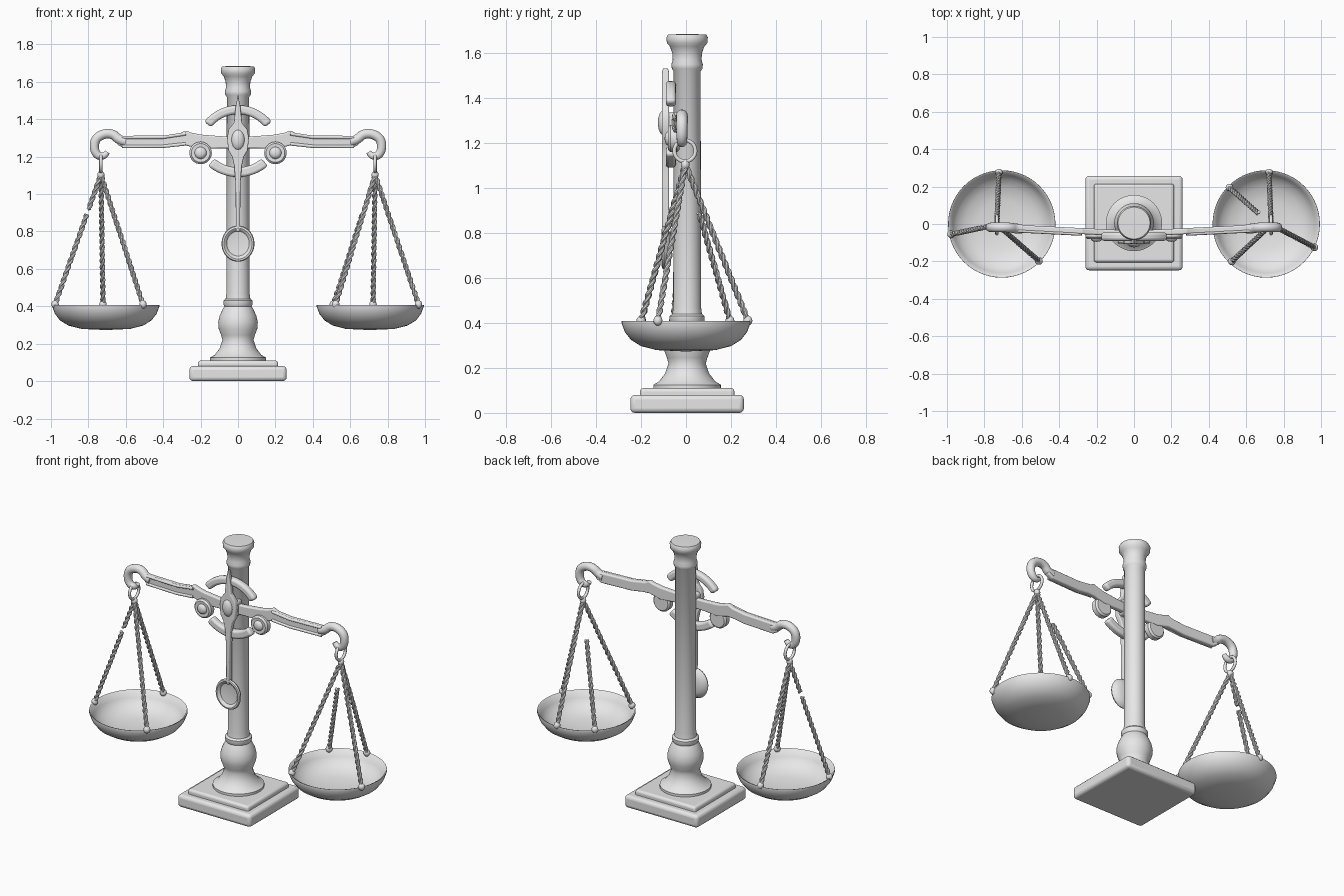
import bpy, bmesh, math
from mathutils import Vector, Matrix

if "Cube" in bpy.data.objects:
    bpy.data.objects.remove(bpy.data.objects["Cube"])

metal = bpy.data.materials.new("pale_grey_metal")
metal.diffuse_color = (0.8, 0.8, 0.8, 1)
metal.use_nodes = True
metal.node_tree.nodes["Principled BSDF"].inputs["Base Color"].default_value = metal.diffuse_color


def finish(ob, bevel=0, angle=40):
    """Link material, optional bevel, smooth shading."""
    ob.data.materials.clear()
    ob.data.materials.append(metal)
    if bevel:
        m = ob.modifiers.new("bevel", 'BEVEL')
        m.width, m.segments, m.limit_method = bevel, 3, 'ANGLE'
    bpy.ops.object.select_all(action='DESELECT')
    ob.select_set(True)
    bpy.context.view_layer.objects.active = ob
    bpy.ops.object.shade_smooth_by_angle(angle=math.radians(angle))
    return ob


def from_bmesh(name, bm, bevel=0, angle=40):
    bmesh.ops.recalc_face_normals(bm, faces=bm.faces)
    me = bpy.data.meshes.new(name)
    bm.to_mesh(me)
    bm.free()
    ob = bpy.data.objects.new(name, me)
    bpy.context.collection.objects.link(ob)
    return finish(ob, bevel, angle)


def box(name, size, centre, bevel):
    bm = bmesh.new()
    bmesh.ops.create_cube(bm, size=1, matrix=Matrix.Translation(centre) @ Matrix.Diagonal((*size, 1)))
    return from_bmesh(name, bm, bevel)


def ball(name, centre, radii):
    bm = bmesh.new()
    bmesh.ops.create_uvsphere(bm, u_segments=20, v_segments=12, radius=1,
                              matrix=Matrix.Translation(centre) @ Matrix.Diagonal((*radii, 1)))
    return from_bmesh(name, bm)


def lathe(name, profile, matrix, steps=48, angle=40):
    """Spin (radius, height) points round z, then place with matrix."""
    bm = bmesh.new()
    vs = [bm.verts.new((r, 0, h)) for r, h in profile]
    es = [bm.edges.new(p) for p in zip(vs, vs[1:])]
    bmesh.ops.spin(bm, geom=vs + es, cent=(0, 0, 0), axis=(0, 0, 1), angle=math.tau, steps=steps)
    bmesh.ops.remove_doubles(bm, verts=bm.verts, dist=1e-4)
    bm.transform(matrix)
    return from_bmesh(name, bm, angle=angle)


def facing_front(x, z, sx=1.0, sz=1.0):
    """Lathe axis turned so its height runs along +y."""
    return Matrix.Translation((x, 0, z)) @ Matrix.Diagonal((sx, 1, sz, 1)) @ Matrix.Rotation(-math.pi / 2, 4, 'X')


def plate(name, outline, y0, y1, bevel, lean=0):
    """Extrude an xz outline from y0 to y1; lean moves y with |x|."""
    bm = bmesh.new()
    f = bm.faces.new([bm.verts.new((x, y0 + lean * abs(x), z)) for x, z in outline])
    new = bmesh.ops.extrude_face_region(bm, geom=[f])['geom']
    bmesh.ops.translate(bm, vec=(0, y1 - y0, 0), verts=[g for g in new if isinstance(g, bmesh.types.BMVert)])
    return from_bmesh(name, bm, bevel)


def tube(name, strands, radius, cyclic=False, smooth=False, sides=3, taper=None):
    """Round bar along one or several lists of points."""
    cu = bpy.data.curves.new(name, 'CURVE')
    cu.dimensions, cu.bevel_depth, cu.bevel_resolution = '3D', radius, sides
    cu.use_fill_caps, cu.resolution_u = True, 6
    for pts in strands:
        sp = cu.splines.new('NURBS' if smooth else 'POLY')
        sp.points.add(len(pts) - 1)
        for i, p in enumerate(pts):
            sp.points[i].co = (*p, 1)
            sp.points[i].radius = taper[i] if taper else 1
        sp.use_cyclic_u = cyclic
        if smooth:
            sp.order_u, sp.use_endpoint_u = 3, True
    ob = bpy.data.objects.new(name, cu)
    bpy.context.collection.objects.link(ob)
    bpy.ops.object.select_all(action='DESELECT')
    ob.select_set(True)
    bpy.context.view_layer.objects.active = ob
    bpy.ops.object.convert(target='MESH')
    return finish(bpy.context.view_layer.objects.active)


def rope(name, a, b):
    """Two strands twisted round the line a-b."""
    a, b = Vector(a), Vector(b)
    d = b - a
    u = d.orthogonal().normalized()
    v = d.normalized().cross(u)
    n = int(d.length * 110) + 2
    strands = []
    for ph in (0, math.pi):
        strands.append([a + d * (i / n) + 0.0065 * (u * math.cos(i * 0.75 + ph) + v * math.sin(i * 0.75 + ph))
                        for i in range(n + 1)])
    return tube(name, strands, 0.0085, sides=2)


def crescent(name, cz, radius, half, start, width):
    """Flat curved bar with rounded ends, centred on angle start."""
    out = []
    for r, s in ((radius + width, 1), (radius - width, -1)):
        for i in range(21):
            t = s * half * (i / 10 - 1) + start
            out.append((r * math.cos(t), cz + r * math.sin(t)))
    return plate(name, out, -0.09, -0.045, 0.015)


# stepped square base
box("base_plinth", (0.52, 0.505, 0.08), (0, 0.005, 0.04), 0.02)
box("base_step", (0.43, 0.42, 0.06), (0, 0.005, 0.08), 0.015)

# turned column
column = [(0, 0.1), (0.15, 0.1), (0.15, 0.125), (0.125, 0.14), (0.098, 0.175), (0.083, 0.22), (0.09, 0.245),
          (0.103, 0.28), (0.106, 0.315), (0.098, 0.35), (0.082, 0.385), (0.073, 0.4), (0.078, 0.41), (0.078, 0.43),
          (0.066, 0.44), (0.062, 0.47), (0.06, 1.52), (0.068, 1.53), (0.07, 1.55), (0.064, 1.57), (0.066, 1.6),
          (0.077, 1.63), (0.09, 1.645), (0.092, 1.67), (0.085, 1.683), (0, 1.685)]
lathe("column", column, Matrix.Translation((0, 0.005, 0)))

# pointer, hub and spoon shaped weight
pointer = [(0, 1.535), (0.012, 1.47), (0.022, 1.38), (0.05, 1.345), (0.058, 1.3), (0.052, 1.235), (0.032, 1.2),
           (0.02, 1.15), (0.013, 1.05), (0.011, 0.8)]
plate("pointer", pointer + [(-x, z) for x, z in pointer[:0:-1]], -0.107, -0.075, 0.006)
box("hub_mount", (0.1, 0.08, 0.1), (0, -0.065, 1.285), 0.015)
ball("hub_boss", (0, -0.1, 1.29), (0.036, 0.025, 0.055))
spoon = [(0, -0.062), (0.05, -0.066), (0.078, -0.08), (0.088, -0.097), (0.084, -0.106), (0.075, -0.108),
         (0.066, -0.102), (0.06, -0.093), (0, -0.085)]
lathe("spoon_weight", spoon, facing_front(0, 0.735, 1, 1.1))

# curved guides above and below the beam
crescent("upper_guide", 1.245, 0.206, math.radians(52), math.pi / 2, 0.024)
crescent("lower_guide", 1.335, 0.218, math.radians(41), -math.pi / 2, 0.026)

# pan profile: outer bowl, rim, inner bowl
pan = [(0, 0.273), (0.13, 0.279), (0.2, 0.297), (0.245, 0.325), (0.272, 0.36), (0.287, 0.4), (0.286, 0.408),
       (0.278, 0.405), (0.262, 0.365), (0.236, 0.335), (0.195, 0.31), (0.13, 0.294), (0, 0.288)]
arm = [(0, 1.305), (0.1, 1.31), (0.2, 1.318), (0.25, 1.328), (0.28, 1.34), (0.31, 1.325), (0.4, 1.312), (0.62, 1.31),
       (0.645, 1.315), (0.645, 1.265), (0.61, 1.245), (0.4, 1.247), (0.33, 1.257), (0.28, 1.26), (0.2, 1.24),
       (0.1, 1.245), (0, 1.245)]
hook = [(0.6, 1.28), (0.635, 1.288), (0.665, 1.32), (0.715, 1.325), (0.765, 1.295), (0.77, 1.235), (0.745, 1.2),
        (0.71, 1.205), (0.698, 1.225)]

for side, s in (("left", -1), ("right", 1)):
    # beam half with raised edges and eye disc
    plate(side + "_beam", [(s * x, z) for x, z in arm], -0.068, -0.036, 0.008, lean=0.05)
    for edge, zs in (("upper", (1.322, 1.304, 1.303)), ("lower", (1.268, 1.255, 1.254))):
        tube(f"{side}_beam_{edge}_edge", [[(s * x, -0.068 + 0.05 * x, z) for x, z in zip((0.28, 0.4, 0.62), zs)]], 0.009)
    disc = [(0, -0.03), (0.05, -0.03), (0.06, -0.04), (0.06, -0.07), (0.05, -0.08), (0.032, -0.078), (0.027, -0.088),
            (0.015, -0.094), (0, -0.095)]
    lathe(side + "_beam_disc", disc, facing_front(s * 0.2, 1.22), 32)
    # hook, hanging ring and knot
    tube(side + "_hook", [[(s * x, -0.025 if x < 0.64 else -0.018, z) for x, z in hook]], 0.026, smooth=True,
         sides=5, taper=[1, 1, 1, 1, 1, 0.95, 0.85, 0.7, 0.55])
    ring = [(s * 0.733, -0.005 + 0.047 * math.cos(i * math.tau / 28), 1.165 + 0.047 * math.sin(i * math.tau / 28))
            for i in range(28)]
    tube(side + "_ring", [ring], 0.009, cyclic=True)
    ball(side + "_chain_knot", (s * 0.733, -0.003, 1.103), (0.019, 0.019, 0.022))
    lathe(side + "_pan", pan, Matrix.Translation((s * 0.707, 0, 0)), 56, 60)

# chains: rim anchor, then spans along the rim-to-top line (gaps are breaks)
chains = [("left_outer", -1, (-0.978, -0.055), [(0, 0.69), (0.73, 1)]),
          ("left_back", -1, (-0.722, 0.275), [(0, 1)]),
          ("left_front", -1, (-0.508, -0.198), [(0, 1)]),
          ("right_outer", 1, (0.965, -0.125), [(0, 1)]),
          ("right_back", 1, (0.722, 0.275), [(0, 1)]),
          ("right_front", 1, (0.523, -0.2), [(0, 1)]),
          ("right_broken", 1, (0.51, 0.195), [(0, 0.69)])]
for name, s, (x, y), spans in chains:
    low, top = Vector((x, y, 0.41)), Vector((s * 0.733, -0.003, 1.105))
    ball(name + "_anchor", low, (0.02, 0.02, 0.022))
    for i, (a, b) in enumerate(spans):
        rope(f"{name}_chain_{i + 1}", low.lerp(top, a), low.lerp(top, b))
